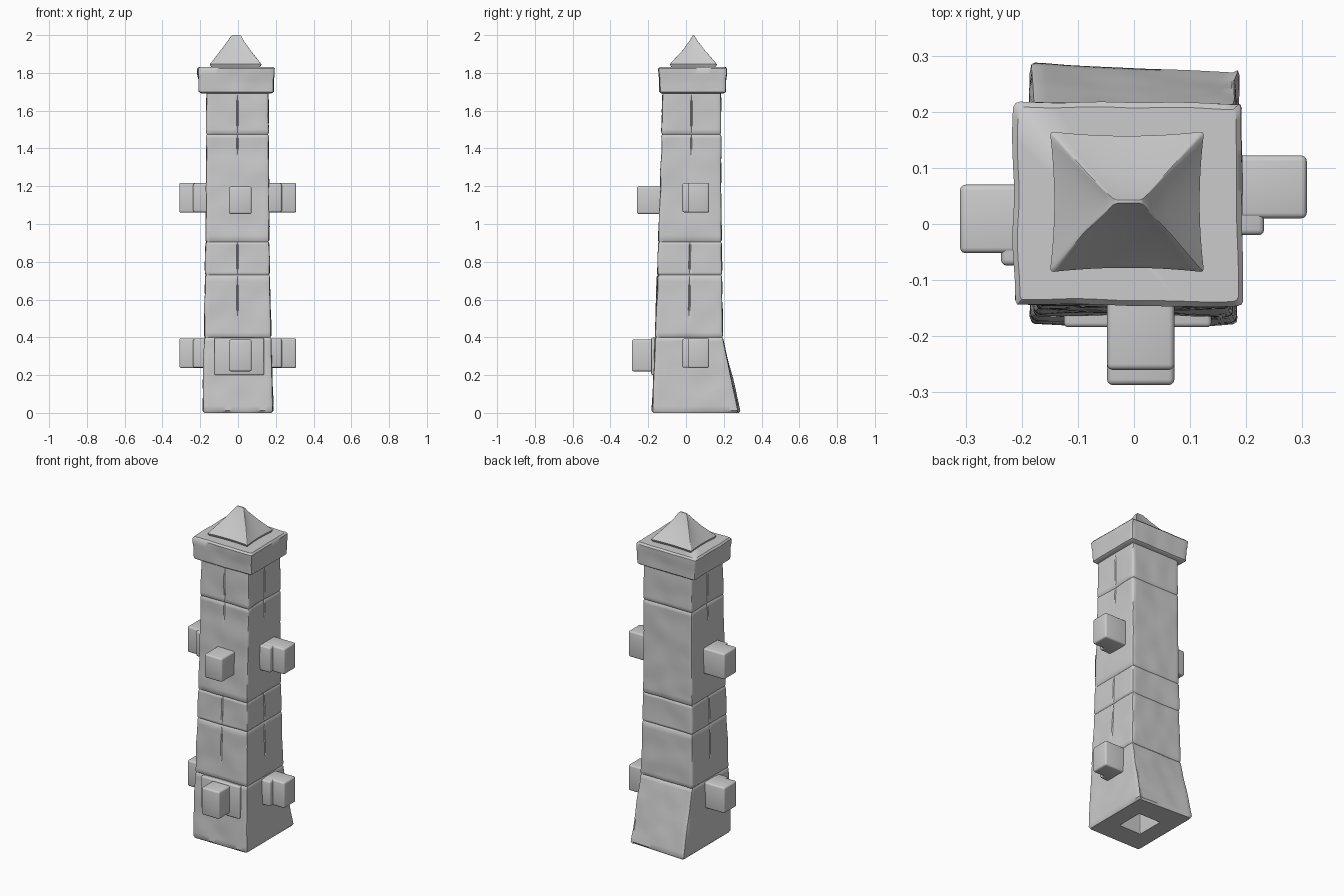
import bpy, bmesh, math
from mathutils import Vector, noise

if "Cube" in bpy.data.objects:
    bpy.data.objects.remove(bpy.data.objects["Cube"])

# Sample positions along one side of a square section, and the rounded corner
SIDE = [-0.95 + 0.1 * i for i in range(20)] + [-0.09, 0.09, 0.0, -0.03, 0.03]
SIDE = sorted(s for s in SIDE if abs(s) > 0.055 or s in (0.0, -0.03, 0.03))
SIDE.append(0.985)


def finish(name, bm):
    bmesh.ops.recalc_face_normals(bm, faces=bm.faces)
    mesh = bpy.data.meshes.new(name)
    bm.to_mesh(mesh)
    bm.free()
    mesh.shade_smooth()
    mesh.set_sharp_from_angle(angle=math.radians(40))
    obj = bpy.data.objects.new(name, mesh)
    bpy.context.collection.objects.link(obj)
    return obj


def ring(section, z, depth=lambda side, s, z: 0.0, rough=0.0):
    """Rounded rectangle section; sides run front, right, back, left."""
    x0, x1, y0, y1 = section
    pts = []
    for side, (n, t) in enumerate((((0, -1), (1, 0)), ((1, 0), (0, 1)),
                                   ((0, 1), (-1, 0)), ((-1, 0), (0, -1)))):
        for s in SIDE:
            out = 0.985 if s == 0.985 else 1.0
            u, v = n[0] * out + t[0] * s, n[1] * out + t[1] * s
            p = Vector(((x0 + x1 + u * (x1 - x0)) / 2, (y0 + y1 + v * (y1 - y0)) / 2, z))
            d = -depth(side, s, z) + rough * noise.noise(p * Vector((9, 9, 6)).x)
            pts.append(p + Vector((n[0], n[1], 0)) * d)
    return pts


def loft(name, rings):
    bm = bmesh.new()
    loops = [[bm.verts.new(p) for p in r] for r in rings]
    n = len(loops[0])
    for a, b in zip(loops, loops[1:]):
        for i in range(n):
            bm.faces.new((a[i], a[(i + 1) % n], b[(i + 1) % n], b[i]))
    bm.faces.new(loops[0])
    bm.faces.new(loops[-1])
    return finish(name, bm)


def block(name, x, y, z, bevel=0.01):
    bm = bmesh.new()
    bmesh.ops.create_cube(bm, size=1)
    for v in bm.verts:
        v.co = Vector([(r[0] + r[1]) / 2 + c * (r[1] - r[0]) for r, c in zip((x, y, z), v.co)])
    bmesh.ops.bevel(bm, geom=bm.edges[:], offset=bevel, segments=3, profile=0.5, affect='EDGES')
    return finish(name, bm)


# Tower shaft: sections (z, x0, x1, y0, y1), with carved joints
PROFILE = [(0.0, -0.186, 0.186, -0.18, 0.28), (0.40, -0.179, 0.176, -0.164, 0.195),
           (0.73, -0.174, 0.168, -0.152, 0.19), (0.90, -0.172, 0.165, -0.147, 0.188),
           (1.40, -0.168, 0.162, -0.130, 0.185), (1.72, -0.166, 0.16, -0.124, 0.184)]
COURSES = (0.40, 0.73, 0.905, 1.475)
UPRIGHTS = ((0.50, 0.72), (0.74, 0.90), (1.36, 1.47), (1.50, 1.68))


def section_at(z):
    for a, b in zip(PROFILE, PROFILE[1:]):
        if z <= b[0]:
            f = (z - a[0]) / (b[0] - a[0])
            return [p + (q - p) * f for p, q in zip(a[1:], b[1:])]


def joints(side, s, z):
    d = max(0.006 * max(0, 1 - abs(z - g) / 0.009) for g in COURSES)
    if side != 2 and s == 0.0 and any(a < z < b for a, b in UPRIGHTS):
        d = max(d, 0.005)
    if side == 2:  # the back foot is slightly skewed
        d += 0.01 * -s * max(0, 1 - z / 0.4)
    return d


levels = {round(0.012 + 0.0244 * i, 4) for i in range(70)}
levels = {z for z in levels if all(abs(z - g) > 0.014 for g in COURSES)}
levels |= {round(g + d, 4) for g in COURSES for d in (-0.009, 0, 0.009)} | {1.72}
lip = [v + d for v, d in zip(PROFILE[0][1:], (0.008, -0.008, 0.008, -0.008))]
hollow = (-0.075, 0.075, -0.035, 0.135)
loft("tower_shaft",
     [ring((-0.06, 0.06, -0.02, 0.12), 0.30), ring(hollow, 0.0), ring(lip, 0.0, joints)]
     + [ring(section_at(z), z, joints, 0.005) for z in sorted(levels)])

# Overhanging capstone slab
loft("capstone", [ring((x0, x1, y0, y1), z, rough=0.006) for z, x0, x1, y0, y1 in (
    (1.692, -0.195, 0.175, -0.13, 0.20), (1.70, -0.207, 0.188, -0.14, 0.211),
    (1.73, -0.208, 0.189, -0.141, 0.212), (1.765, -0.208, 0.189, -0.141, 0.212),
    (1.79, -0.213, 0.194, -0.145, 0.216), (1.822, -0.214, 0.195, -0.146, 0.217),
    (1.832, -0.205, 0.186, -0.137, 0.208))])

# Pyramid finial, with sides bowed slightly inward
bow = lambda side, s, z: 0.008 * (1 - s * s) * min(1, (2.0 - z) / 0.1)
loft("roof_finial", [ring((x0, x1, y0, y1), z, bow) for z, x0, x1, y0, y1 in (
    (1.825, -0.138, 0.113, -0.074, 0.153), (1.838, -0.147, 0.122, -0.083, 0.162),
    (1.846, -0.15, 0.125, -0.086, 0.165), (1.855, -0.142, 0.118, -0.079, 0.157),
    (1.92, -0.092, 0.066, -0.018, 0.1), (1.97, -0.054, 0.031, 0.018, 0.061),
    (1.995, -0.037, 0.017, 0.034, 0.046), (2.0, -0.03, 0.01, 0.037, 0.043))])

# Projecting blocks in two tiers, with stepped collars on the sides
for tier, z, zf, yf in (("lower", (0.237, 0.395), (0.22, 0.388), -0.287),
                        ("upper", (1.06, 1.218), (1.053, 1.198), -0.26)):
    block(tier + "_front_block", (-0.048, 0.072), (yf, 0.0), zf)
    block(tier + "_right_block", (0.1, 0.308), (0.01, 0.122), z)
    block(tier + "_right_collar", (0.1, 0.232), (-0.02, 0.118), (z[0] + 0.002, z[1] - 0.002))
    block(tier + "_left_block", (-0.31, -0.1), (-0.052, 0.07), z)
    block(tier + "_left_collar", (-0.237, -0.1), (-0.074, 0.066), (z[0] + 0.002, z[1] - 0.002))

# Raised backing plate behind the lower front block
block("front_backing_plate", (-0.125, 0.138), (-0.184, -0.08), (0.2, 0.398), 0.008)
